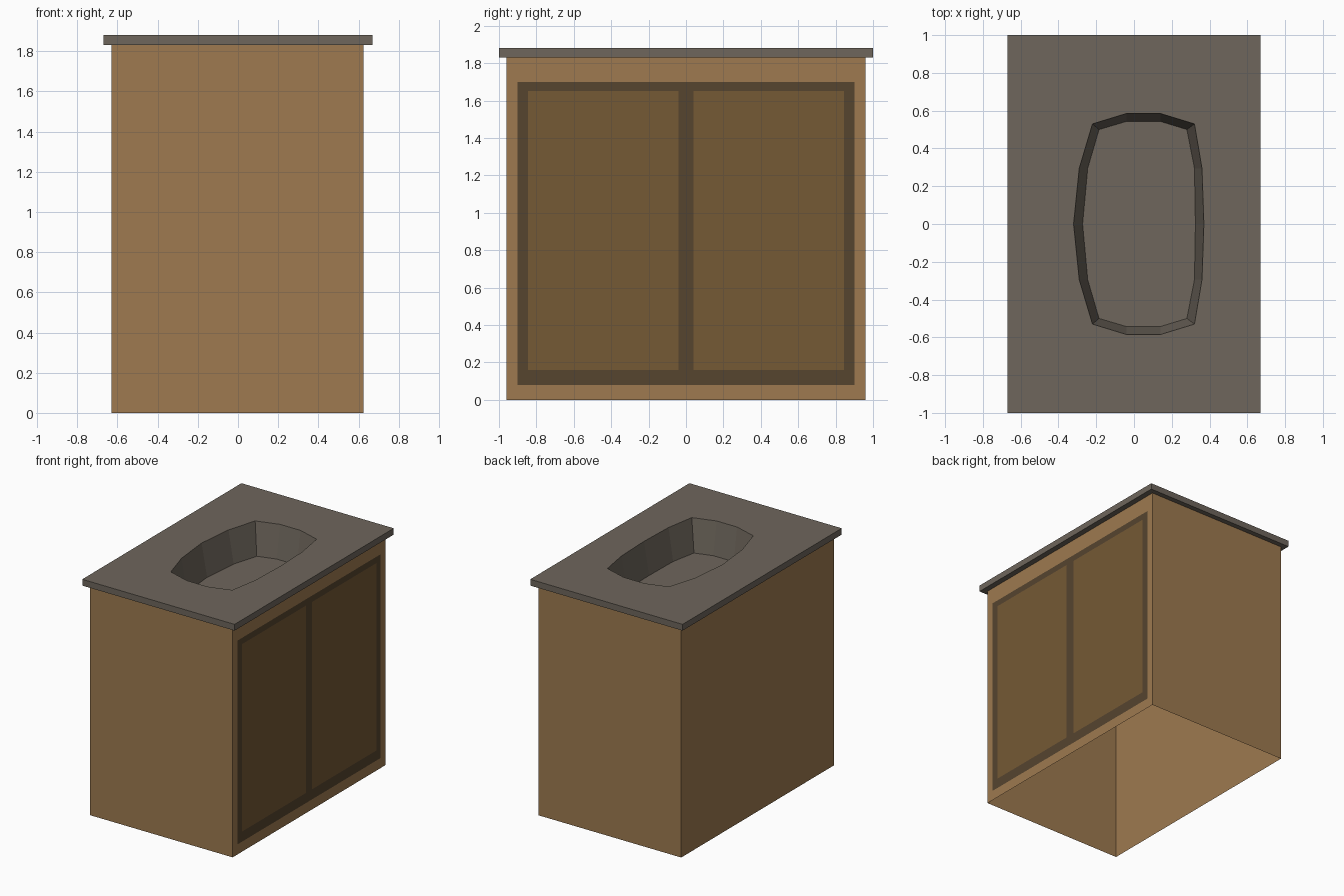
import bpy, bmesh

if "Cube" in bpy.data.objects:
    bpy.data.objects.remove(bpy.data.objects["Cube"])


def material(name, rgb):
    m = bpy.data.materials.new(name)
    m.diffuse_color = (*rgb, 1)
    m.use_nodes = True
    m.node_tree.nodes["Principled BSDF"].inputs["Base Color"].default_value = m.diffuse_color
    return m


WOOD = material("light_wood", (0.342, 0.195, 0.080))
FRAME = material("dark_frame", (0.093, 0.058, 0.028))
PANEL = material("brown_panel", (0.178, 0.100, 0.035))
STONE = material("grey_stone", (0.156, 0.133, 0.107))


def add_object(name, bm, mat):
    bmesh.ops.remove_doubles(bm, verts=bm.verts, dist=1e-5)
    mesh = bpy.data.meshes.new(name)
    bm.to_mesh(mesh)
    bm.free()
    mesh.materials.append(mat)
    obj = bpy.data.objects.new(name, mesh)
    bpy.context.collection.objects.link(obj)
    return obj


def add_face(bm, pts):
    return bm.faces.new([bm.verts.new(p) for p in pts])


def add_loop(bm, pts, z):
    vs = [bm.verts.new((x, y, z)) for x, y in pts]
    return vs, [bm.edges.new((vs[i], vs[(i + 1) % len(vs)])) for i in range(len(vs))]


def wall_between(bm, a, b):
    n = len(a)
    for i in range(n):
        j = (i + 1) % n
        bm.faces.new((a[i], a[j], b[j], b[i]))


X0, X1, Y, H, TOP = -0.63, 0.625, 0.96, 1.83, 1.88

# Door side, split into flush cells: wood border, dark frame, brown panels
walls, frame, panels = bmesh.new(), bmesh.new(), bmesh.new()
ys = [-Y, -0.90, -0.845, -0.04, 0.04, 0.845, 0.90, Y]
zs = [0, 0.08, 0.16, 1.65, 1.70, H]
for i in range(7):
    for j in range(5):
        if i in (0, 6) or j in (0, 4):
            target = walls
        elif i in (2, 4) and j == 2:
            target = panels
        else:
            target = frame
        add_face(target, [(X1, ys[i], zs[j]), (X1, ys[i + 1], zs[j]),
                          (X1, ys[i + 1], zs[j + 1]), (X1, ys[i], zs[j + 1])])

# Three plain cabinet walls, open underneath
corners = [(X1, Y), (X0, Y), (X0, -Y), (X1, -Y)]
for (ax, ay), (bx, by) in zip(corners, corners[1:]):
    add_face(walls, [(ax, ay, 0), (bx, by, 0), (bx, by, H), (ax, ay, H)])
add_object("cabinet_walls", walls, WOOD)
add_object("door_frame", frame, FRAME)
add_object("door_panels", panels, PANEL)


# Countertop with a sunken basin
def mirrored(half):
    return half + [(x, -y) for x, y in reversed(half) if y > 0]


rim = mirrored([(-0.32, 0), (-0.29, 0.295), (-0.22, 0.53), (-0.04, 0.585),
                (0.14, 0.585), (0.32, 0.53), (0.36, 0.295), (0.37, 0)])
floor = mirrored([(-0.272, 0), (-0.245, 0.295), (-0.185, 0.50), (-0.04, 0.543),
                  (0.14, 0.543), (0.28, 0.50), (0.32, 0.295), (0.325, 0)])
slab = [(-0.67, -1), (0.67, -1), (0.67, 1), (-0.67, 1)]

bm = bmesh.new()
top_v, top_e = add_loop(bm, slab, TOP)
low_v, low_e = add_loop(bm, slab, H)
rim_v, rim_e = add_loop(bm, rim, TOP)
under_v, under_e = add_loop(bm, rim, H)
floor_v, _ = add_loop(bm, floor, 1.62)
for edges in (top_e + rim_e, low_e + under_e):
    bmesh.ops.triangle_fill(bm, edges=edges, use_beauty=True)
wall_between(bm, low_v, top_v)
wall_between(bm, rim_v, floor_v)
bm.faces.new(floor_v)
bmesh.ops.recalc_face_normals(bm, faces=bm.faces)
add_object("countertop_with_basin", bm, STONE)
